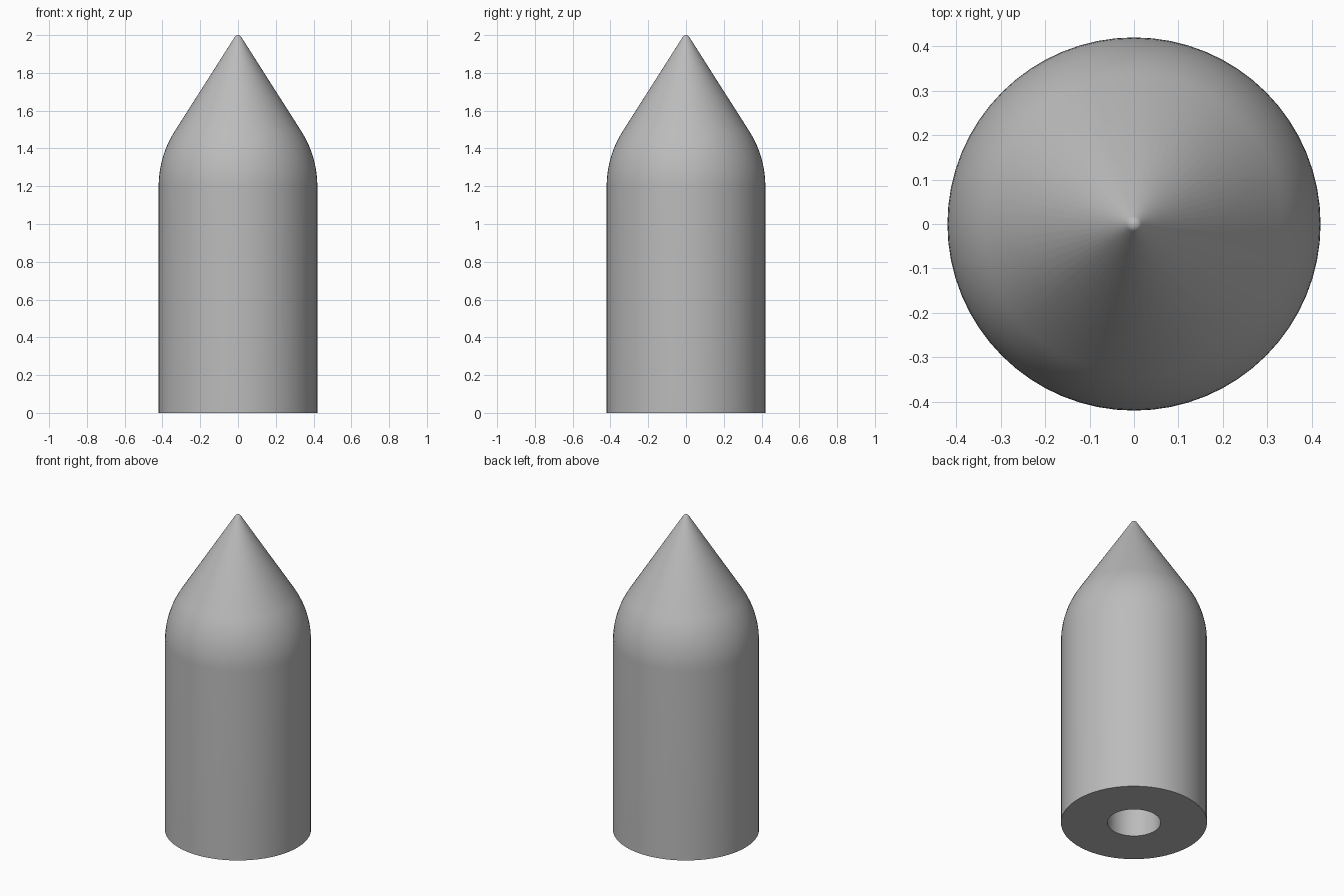
import bpy
import bmesh
from math import sin, cos, radians, pi

cube = bpy.data.objects.get("Cube")
if cube:
    bpy.data.objects.remove(cube, do_unlink=True)

# Plain grey material
grey = bpy.data.materials.new("grey")
grey.use_nodes = True
COLOUR = (0.5, 0.5, 0.5, 1)
grey.diffuse_color = COLOUR
grey.node_tree.nodes["Principled BSDF"].inputs["Base Color"].default_value = COLOUR

RADIUS, SHOULDER, HEIGHT = 0.42, 1.2, 2.0
BORE_RADIUS, BORE_DEPTH = 0.153, 0.8
CONE = radians(32.5)
BEND, TIP = 0.542, 0.02
SEGMENTS, STEPS = 64, 12

# Half profile: blind bore, flat base, straight wall
profile = [(0, BORE_DEPTH), (BORE_RADIUS, BORE_DEPTH), (BORE_RADIUS, 0), (RADIUS, 0)]
# Shoulder bends inwards until it meets the cone
for i in range(STEPS + 1):
    a = CONE * i / STEPS
    profile.append((RADIUS - BEND * (1 - cos(a)), SHOULDER + BEND * sin(a)))
# Small rounded tip
for i in range(6):
    a = CONE + (pi / 2 - CONE) * i / 5
    profile.append((TIP * cos(a) if i < 5 else 0, HEIGHT - TIP + TIP * sin(a)))

# Turn the profile round the upright axis
bm = bmesh.new()
verts = [bm.verts.new((r, 0, z)) for r, z in profile]
edges = [bm.edges.new(pair) for pair in zip(verts, verts[1:])]
bmesh.ops.spin(bm, geom=verts + edges, cent=(0, 0, 0), axis=(0, 0, 1),
               angle=2 * pi, steps=SEGMENTS)
bmesh.ops.remove_doubles(bm, verts=bm.verts, dist=0.0001)
bmesh.ops.recalc_face_normals(bm, faces=bm.faces)

mesh = bpy.data.meshes.new("pointed_body")
bm.to_mesh(mesh)
bm.free()
mesh.materials.append(grey)
body = bpy.data.objects.new("pointed_body", mesh)
bpy.context.collection.objects.link(body)

# Smooth sides with crisp base and bore edges
bpy.ops.object.select_all(action="DESELECT")
body.select_set(True)
bpy.context.view_layer.objects.active = body
bpy.ops.object.shade_smooth_by_angle(angle=radians(30))
